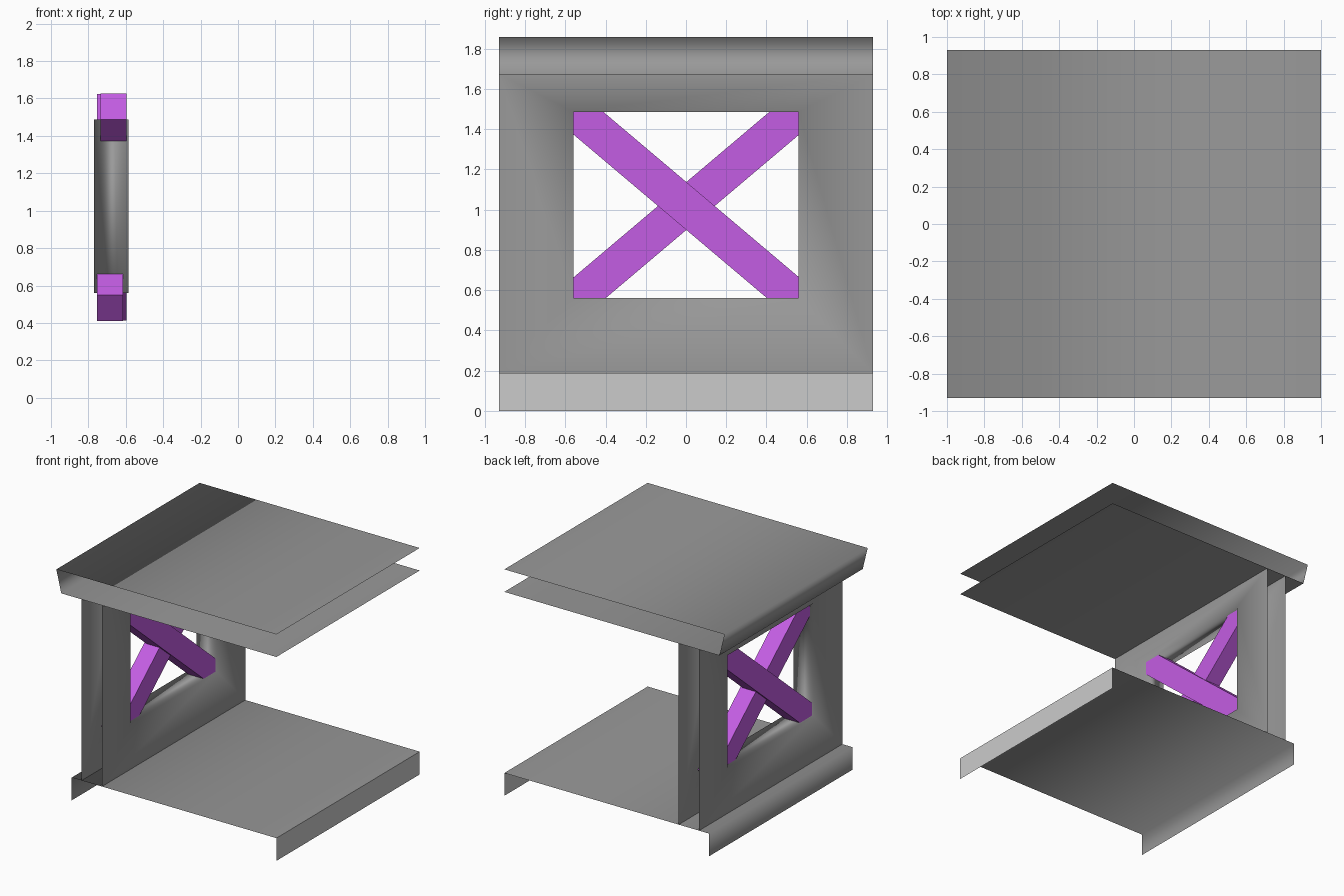
import bpy
import math

if "Cube" in bpy.data.objects:
    bpy.data.objects.remove(bpy.data.objects["Cube"])

HALF = 0.93  # half depth along y


def material(name, r, g, b):
    mat = bpy.data.materials.new(name)
    mat.diffuse_color = (r, g, b, 1)
    mat.use_nodes = True
    mat.node_tree.nodes["Principled BSDF"].inputs["Base Color"].default_value = mat.diffuse_color
    return mat


grey = material("dark_grey", 0.32, 0.32, 0.32)
purple = material("purple", 0.55, 0.11, 0.77)


def add_mesh(name, verts, faces, mat=None, smooth=True):
    me = bpy.data.meshes.new(name)
    me.from_pydata(verts, [], faces)
    me.polygons.foreach_set("use_smooth", [smooth] * len(me.polygons))
    me.update()
    if mat:
        me.materials.append(mat)
    ob = bpy.data.objects.new(name, me)
    bpy.context.collection.objects.link(ob)
    return ob


def sheet(name, profile, mat=None, smooth=True):
    """Open single-sided sheet: an xz profile swept along y."""
    verts = [(x, y, z) for x, z in profile for y in (-HALF, HALF)]
    faces = [(2 * i, 2 * i + 1, 2 * i + 3, 2 * i + 2)
             for i in range(len(profile) - 1)]
    return add_mesh(name, verts, faces, mat, smooth)


# Folded top shelf, open on the right and at both ends
sheet("top_shelf", [(1, 1.86), (-1, 1.86), (-0.955, 1.675), (1, 1.675)], grey)

# Bottom shelf with left lip, and a lighter hard-edged right lip
sheet("bottom_shelf", [(1, 0.187), (-0.86, 0.187), (-0.86, 0)], grey)
sheet("bottom_right_lip", [(1, 0), (1, 0.187)], smooth=False)


# Upright support: two panels joined by the walls of a rectangular window
def rect(x, w, z0, z1):
    return [(x, -w, z0), (x, w, z0), (x, w, z1), (x, -w, z1)]


verts, faces = [], []
for x in (-0.585, -0.77):
    verts += rect(x, HALF, 0.187, 1.675) + rect(x, 0.56, 0.56, 1.487)
for i in range(4):
    j = (i + 1) % 4
    faces += [(i, j, 4 + j, 4 + i),
              (12 + i, 12 + j, 8 + j, 8 + i),
              (4 + i, 4 + j, 12 + j, 12 + i)]
add_mesh("support_frame", verts, faces, grey)

# Crossed braces inside the window
for name, x, z, side in (("brace_falling", -0.665, 1.02, -1),
                         ("brace_rising", -0.685, 1.017, 1)):
    bpy.ops.mesh.primitive_cube_add(
        size=1, location=(x, 0, z), rotation=(side * math.radians(40.2), 0, 0))
    ob = bpy.context.object
    ob.name = name
    ob.scale = (0.14, 1.668, 0.182)
    ob.data.materials.append(purple)
